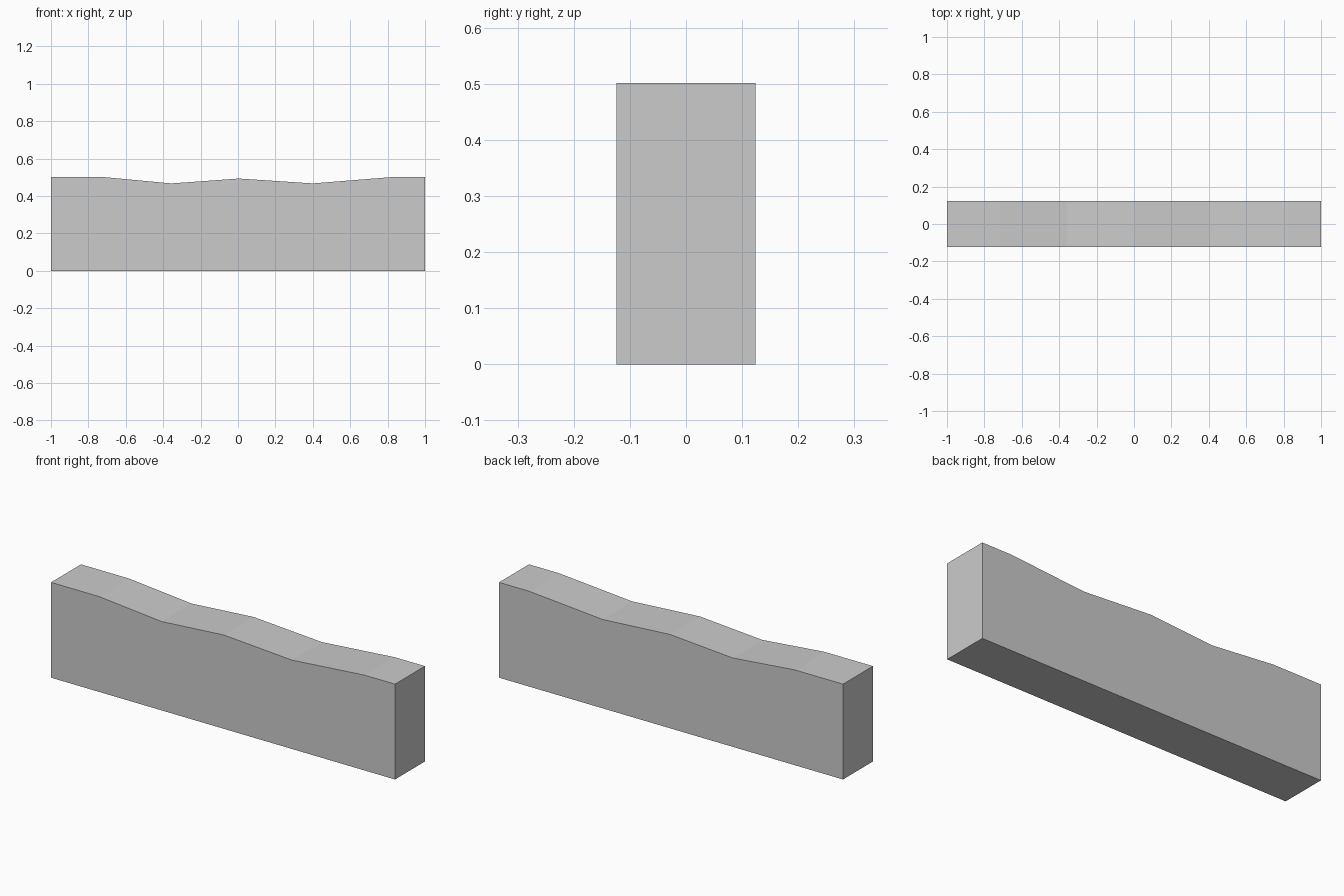
import bpy
import bmesh

if "Cube" in bpy.data.objects:
    bpy.data.objects.remove(bpy.data.objects["Cube"])

HALF_DEPTH = 0.124

# Front outline: flat base with a gently worn, wavy top
top = [(1, 0.501), (0.825, 0.501), (0.40, 0.467), (0.005, 0.493),
       (-0.357, 0.467), (-0.72, 0.501), (-1, 0.501)]
outline = [(-1, 0), (1, 0)] + top

# Wall block: outline extruded front to back
bm = bmesh.new()
front = bm.faces.new([bm.verts.new((x, -HALF_DEPTH, z)) for x, z in outline])
result = bmesh.ops.extrude_face_region(bm, geom=[front], use_keep_orig=True)
moved = [v for v in result["geom"] if isinstance(v, bmesh.types.BMVert)]
bmesh.ops.translate(bm, verts=moved, vec=(0, 2 * HALF_DEPTH, 0))
bmesh.ops.recalc_face_normals(bm, faces=bm.faces)

mesh = bpy.data.meshes.new("low_wall")
bm.to_mesh(mesh)
bm.free()
wall = bpy.data.objects.new("low_wall", mesh)
bpy.context.collection.objects.link(wall)
